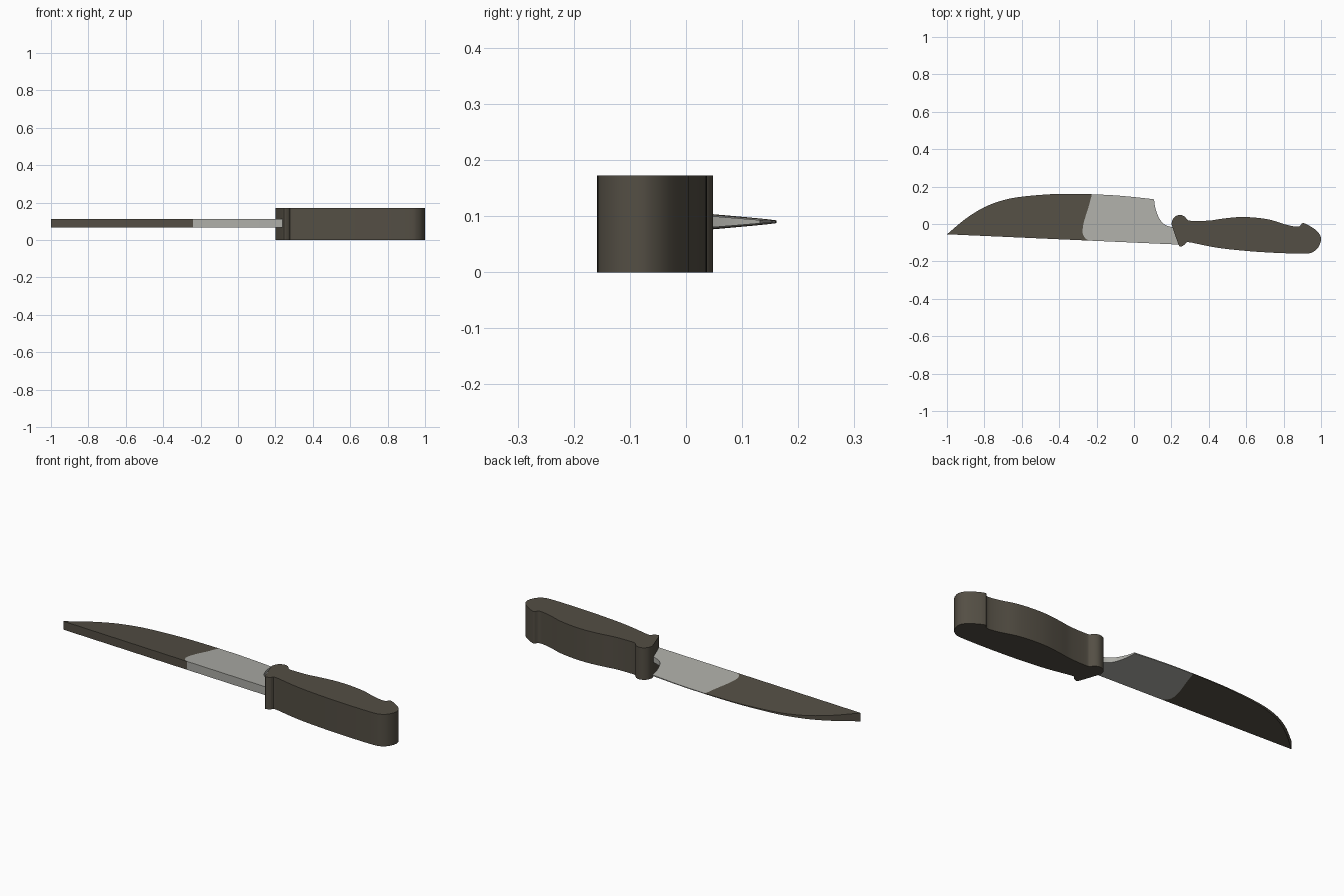
import bpy, bmesh, math
from mathutils import Vector

if "Cube" in bpy.data.objects:
    bpy.data.objects.remove(bpy.data.objects["Cube"])


def material(name, rgb):
    m = bpy.data.materials.new(name)
    m.diffuse_color = (*rgb, 1)
    m.use_nodes = True
    m.node_tree.nodes["Principled BSDF"].inputs["Base Color"].default_value = m.diffuse_color
    return m


dark = material("dark brown", (0.088, 0.077, 0.058))
steel = material("light steel", (0.42, 0.42, 0.39))


def smooth(pts, steps=4):
    """Open Catmull-Rom curve through the points."""
    p = [Vector(q) for q in pts]
    p = [2 * p[0] - p[1]] + p + [2 * p[-1] - p[-2]]
    out = []
    for a, b, c, d in zip(p, p[1:], p[2:], p[3:]):
        for i in range(steps):
            t = i / steps
            out.append(0.5 * (2 * b + (c - a) * t + (2 * a - 5 * b + 4 * c - d) * t * t
                              + (3 * b - a - 3 * c + d) * t ** 3))
    return out + [p[-2]]


def slab(name, outline, z_range, mat):
    """Solid from an outline; z_range(x, y) gives the bottom and top heights."""
    bm = bmesh.new()
    lo = [bm.verts.new((x, y, z_range(x, y)[0])) for x, y in outline]
    hi = [bm.verts.new((x, y, z_range(x, y)[1])) for x, y in outline]
    bm.faces.new(lo)
    bm.faces.new(hi)
    n = len(lo)
    for i in range(n):
        j = (i + 1) % n
        bm.faces.new((lo[i], lo[j], hi[j], hi[i]))
    bmesh.ops.recalc_face_normals(bm, faces=bm.faces)
    me = bpy.data.meshes.new(name)
    bm.to_mesh(me)
    bm.free()
    me.materials.append(mat)
    ob = bpy.data.objects.new(name, me)
    bpy.context.collection.objects.link(ob)
    bpy.ops.object.select_all(action='DESELECT')
    ob.select_set(True)
    bpy.context.view_layer.objects.active = ob
    bpy.ops.object.shade_smooth_by_angle(angle=math.radians(30))
    return ob


def spine(x):
    return -0.055 - 0.0444 * (x + 1)


def wedge(x, y):
    # thick at the spine, thinning to the cutting edge
    h = max(0.0225 - 0.083 * (y - spine(x)), 0.0015)
    return 0.09 - h, 0.09 + h


# Blade: dark front half and steel rear half, meeting on a curved line
seam = smooth([(-0.225, 0.159), (-0.245, 0.085), (-0.268, 0.01), (-0.275, -0.045),
               (-0.262, -0.075), (-0.24, spine(-0.24))])
front_edge = smooth([(-1, -0.055), (-0.9, 0.028), (-0.8, 0.09), (-0.7, 0.127),
                     (-0.6, 0.146), (-0.45, 0.159), (-0.34, 0.161), (-0.225, 0.159)])
slab("blade_front", front_edge[:-1] + seam, wedge, dark)

rear_edge = smooth([(-0.225, 0.159), (-0.1, 0.153), (0.02, 0.142), (0.107, 0.132)])
heel = smooth([(0.107, 0.132), (0.115, 0.082), (0.135, 0.03), (0.16, 0.0),
               (0.195, -0.015), (0.23, -0.018)])
slab("blade_rear", rear_edge[:-1] + heel + [(0.245, spine(0.245))] + seam[:0:-1], wedge, steel)

# Handle: flat-sided grip with a rounded guard and a hooked butt
grip = smooth([(0.2, 0.0), (0.207, 0.025), (0.225, 0.043), (0.25, 0.048), (0.27, 0.04),
               (0.285, 0.024), (0.305, 0.017), (0.4, 0.018), (0.47, 0.028), (0.56, 0.037),
               (0.65, 0.034), (0.73, 0.022), (0.8, 0.0), (0.85, -0.012), (0.884, -0.013),
               (0.904, 0.005), (0.95, -0.017), (0.985, -0.045), (1.0, -0.08),
               (0.987, -0.122), (0.96, -0.148), (0.92, -0.158), (0.8, -0.156),
               (0.65, -0.148), (0.5, -0.134), (0.4, -0.119), (0.29, -0.097),
               (0.272, -0.11), (0.247, -0.121), (0.235, -0.103)])
slab("handle", grip, lambda x, y: (0.0, 0.172), dark)
